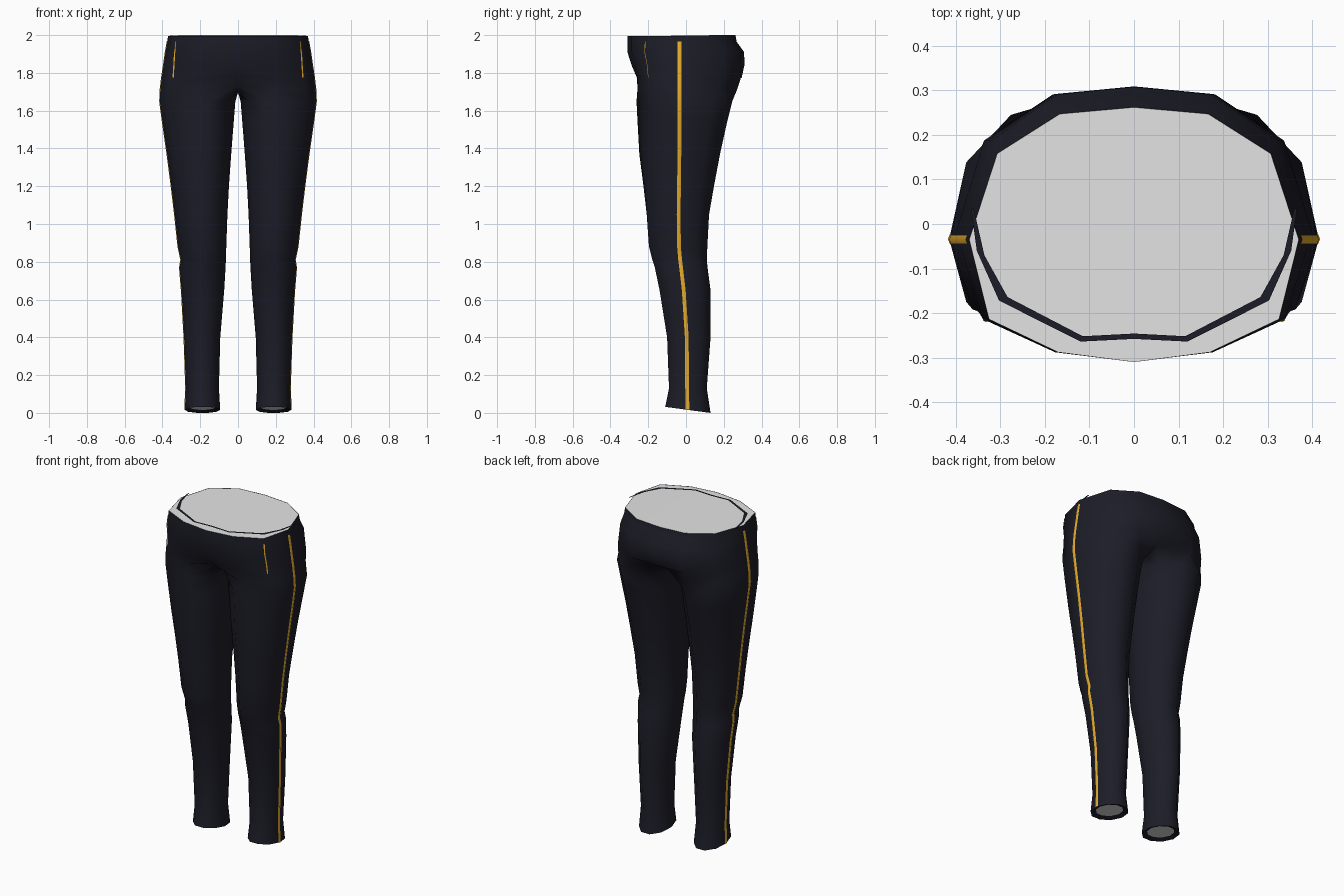
import bpy, math
from mathutils import Vector

if "Cube" in bpy.data.objects:
    bpy.data.objects.remove(bpy.data.objects["Cube"])


def material(name, color):
    m = bpy.data.materials.new(name)
    m.diffuse_color = (*color, 1)
    m.use_nodes = True
    m.node_tree.nodes["Principled BSDF"].inputs["Base Color"].default_value = m.diffuse_color
    return m


NAVY = material("dark navy cloth", (0.012, 0.012, 0.021))
GOLD = material("gold trim", (0.80, 0.42, 0.025))
GREY = material("light grey lining", (0.78, 0.78, 0.78))


def mirrored_object(name, verts, faces, mat):
    """Right half mesh, mirrored across x = 0."""
    me = bpy.data.meshes.new(name)
    me.from_pydata([tuple(v) for v in verts], [], faces)
    me.materials.append(mat)
    ob = bpy.data.objects.new(name, me)
    bpy.context.collection.objects.link(ob)
    bpy.ops.object.select_all(action='DESELECT')
    ob.select_set(True)
    bpy.context.view_layer.objects.active = ob
    bpy.ops.object.shade_smooth_by_angle(angle=math.radians(65))
    mod = ob.modifiers.new("mirror", 'MIRROR')
    mod.use_mirror_merge = True
    mod.merge_threshold = 0.0005
    return ob


# Hip half-section as fractions, from front centre round to back centre
SECTION = [(0, -1), (.46, -.92), (.88, -.65), (1, 0), (.83, .65), (.45, .95), (0, 1)]


def hip_ring(z, rx, front, back, mid=-.035):
    pts = []
    for fx, fy in SECTION:
        half = (back - mid) if fy > 0 else (mid - front)
        pts.append(Vector((fx * rx, mid + fy * half, z)))
    return pts


def leg_ring(z, inner, outer, front, back, mid, tilt=0):
    """Ten-sided leg section, front-inner corner first."""
    cx, rx = (inner + outer) / 2, (outer - inner) / 2
    pts = []
    for i in range(10):
        a = math.radians(-108 + 36 * i)
        s = math.sin(a) / .951
        half = (back - mid) if s > 0 else (mid - front)
        y = mid + half * s
        if i == 1 and z > 1.1:      # thigh front slopes outward
            y += .2 * half * min(1, (z - 1.1) / .4)
        pts.append(Vector((cx + rx * math.cos(a), y, z - tilt * s)))
    return pts


# z, half width, front, back
hips = [hip_ring(*r) for r in [
    (2.0, .37, -.31, .262), (1.965, .375, -.31, .268), (1.91, .385, -.31, .308),
    (1.84, .395, -.288, .309), (1.775, .405, -.276, .308), (1.715, .412, -.276, .288)]]
for p in hips[0]:
    p.z -= .004 if p.y < 0 else 0
hips[4][0].y, hips[4][6].y = -.26, .295
hips[5][0] = Vector((0, -.175, 1.735))
hips[5][6] = Vector((0, .2, 1.735))

# z, inner x, outer x, front, back, side seam y, hem tilt
legs = [leg_ring(*r) for r in [
    (1.65, .014, .415, -.262, .245, -.034), (1.55, .022, .402, -.257, .22, -.034),
    (1.37, .036, .376, -.247, .18, -.035), (1.2, .048, .354, -.225, .148, -.037),
    (1.05, .056, .336, -.208, .122, -.039), (.88, .062, .318, -.196, .113, -.037),
    (.81, .064, .303, -.178, .11, -.031), (.77, .066, .310, -.165, .114, -.026),
    (.65, .073, .300, -.14, .13, -.012), (.40, .094, .286, -.1, .13, .004),
    (.13, .101, .277, -.09, .11, .006), (.016, .094, .282, -.11, .13, .008, .016)]]

# Trouser shell: waist, seat, crotch and legs
verts, faces = [], []


def add(pts):
    start = len(verts)
    verts.extend(pts)
    return list(range(start, len(verts)))


def bridge(a, b, closed=False):
    n = len(a)
    for i in range(n if closed else n - 1):
        j = (i + 1) % n
        faces.append((a[i], b[i], b[j], a[j]))


hip_ids = [add(r) for r in hips]
for a, b in zip(hip_ids, hip_ids[1:]):
    bridge(a, b)
crotch = add([Vector((0, .11, 1.705)), Vector((0, -.005, 1.695)), Vector((0, -.1, 1.705))])
prev = hip_ids[-1] + crotch
for r in legs:
    cur = add(r)
    bridge(prev, cur, True)
    prev = cur

# Hem turned inward around the ankle opening
hem = legs[-1]
centre = sum(hem, Vector()) / 10
hem_inner = [centre + (p - centre) * .72 + Vector((0, 0, .012)) for p in hem]
bridge(prev, add(hem_inner), True)
mirrored_object("trousers", verts, faces, NAVY)

# Pale lining filling the waist and ankle openings
low = Vector((0, 0, -.001))
mirrored_object("waist_lining", [p + low for p in hips[0]], [tuple(range(7))], GREY)
mirrored_object("ankle_lining", hem_inner, [tuple(reversed(range(10)))], GREY)

# Thin dark facing along the front of the waist lining
outer = [(.366, .035), (.353, -.06), (.303, -.172), (.12, -.264), (0, -.258)]
inner = [(.360, .035), (.336, -.07), (.284, -.164), (.115, -.252), (0, -.246)]
mirrored_object("waist_facing", [Vector((x, y, 1.9995)) for x, y in outer + inner],
                [(i, i + 5, i + 6, i + 1) for i in range(4)], NAVY)


def trim(name, path, half_width, lift, edge_lift):
    """Thin ribbon laid along a path on the outer side."""
    v, f = [], []
    for p in path:
        for k in (-1, 0, 1):
            v.append(p + Vector((edge_lift if k else lift, k * half_width, 0)))
    for i in range(len(path) - 1):
        for k in (0, 1):
            a = i * 3 + k
            f.append((a, a + 3, a + 4, a + 1))
    mirrored_object(name, v, f, GOLD)


# Side stripe from waist to hem
trim("side_stripe", [r[3] for r in hips[1:] + legs], .010, .0025, -.001)

# Slanted front pocket edge
v, f = [], []
for n, r in enumerate(hips[1:5]):
    t = .01 + .027 * n
    for s in (t + .02, t - .02):
        p = r[2].lerp(r[1], s) if s > 0 else r[2].lerp(r[3], -s)
        v.append(p + Vector((.0025, -.002, 0)))
for i in range(3):
    a = i * 2
    f.append((a, a + 2, a + 3, a + 1))
mirrored_object("pocket_edge", v, f, GOLD)
